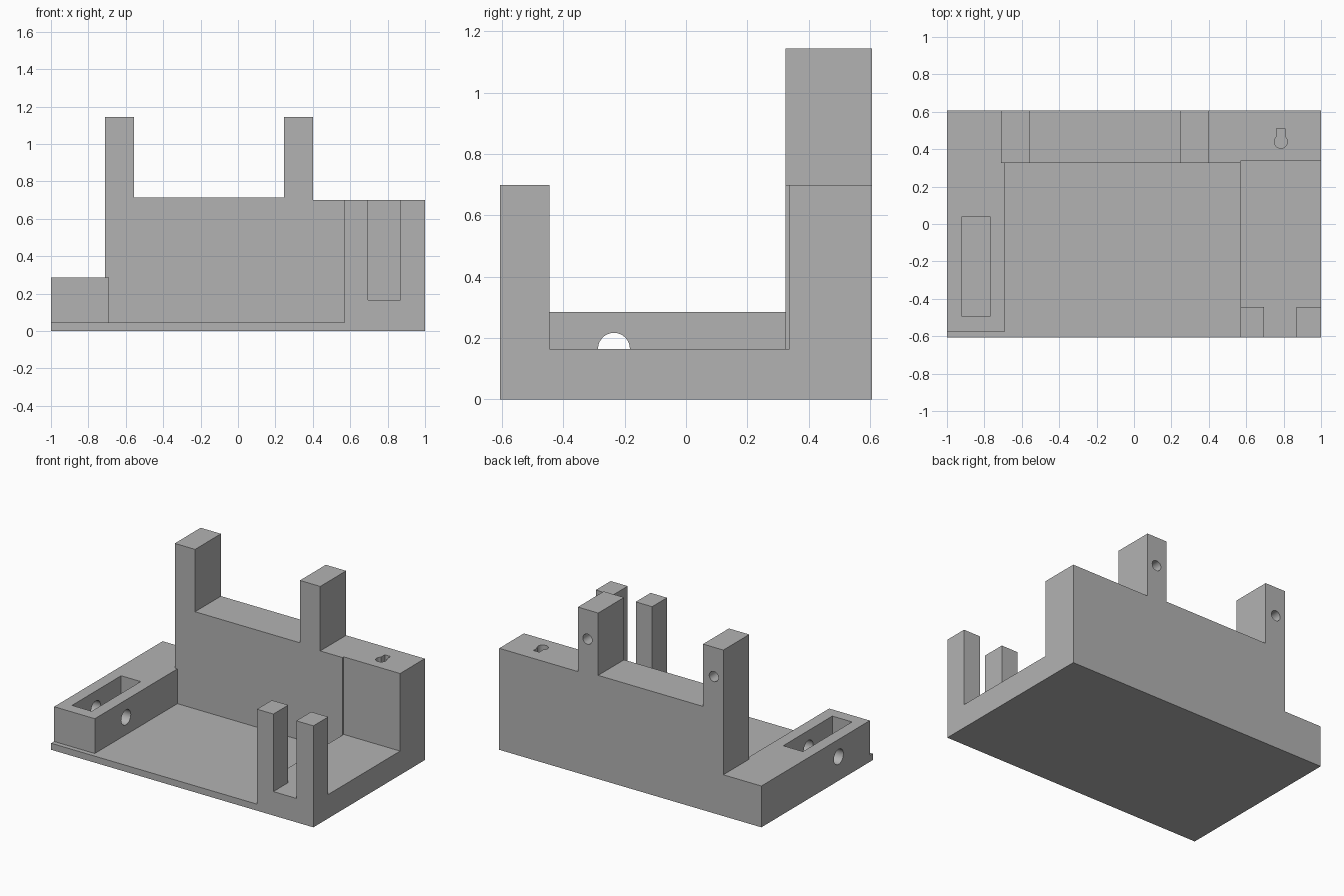
import bpy, bmesh, math

if "Cube" in bpy.data.objects:
    bpy.data.objects.remove(bpy.data.objects["Cube"], do_unlink=True)

GREY = (0.45, 0.45, 0.45, 1)
mat = bpy.data.materials.new("grey_plastic")
mat.use_nodes = True
mat.diffuse_color = GREY
mat.node_tree.nodes["Principled BSDF"].inputs["Base Color"].default_value = GREY


def prism(name, outline, axis, lo, hi):
    """Extrude a 2D outline along one axis from lo to hi."""
    place = {"X": lambda a, b, t: (t, a, b),
             "Y": lambda a, b, t: (a, t, b),
             "Z": lambda a, b, t: (a, b, t)}[axis]
    bm = bmesh.new()
    ends = [[bm.verts.new(place(a, b, t)) for a, b in outline] for t in (lo, hi)]
    n = len(outline)
    for ring in ends:
        bm.faces.new(ring)
    for i in range(n):
        j = (i + 1) % n
        bm.faces.new((ends[0][i], ends[0][j], ends[1][j], ends[1][i]))
    bmesh.ops.recalc_face_normals(bm, faces=bm.faces)
    mesh = bpy.data.meshes.new(name)
    bm.to_mesh(mesh)
    bm.free()
    mesh.materials.append(mat)
    obj = bpy.data.objects.new(name, mesh)
    bpy.context.collection.objects.link(obj)
    return obj


def rect(a0, a1, b0, b1):
    return [(a0, b0), (a1, b0), (a1, b1), (a0, b1)]


def arc(a, b, r, start=0, end=360, steps=32):
    """Points on an arc; the end point is left out for a full circle."""
    count = steps if end - start == 360 else steps + 1
    angles = [math.radians(start + (end - start) * i / steps) for i in range(count)]
    return [(a + r * math.cos(t), b + r * math.sin(t)) for t in angles]


def cut(target, cutter):
    """Subtract the cutter, then discard it."""
    mod = target.modifiers.new("cut", "BOOLEAN")
    mod.operation = "DIFFERENCE"
    mod.solver = "EXACT"
    mod.object = cutter
    bpy.context.view_layer.objects.active = target
    bpy.ops.object.modifier_apply(modifier=mod.name)
    bpy.data.objects.remove(cutter, do_unlink=True)


# Main dimensions
DEPTH = 0.607
PLATE, FLOOR, END_TOP, WALL_TOP, POST_TOP = 0.045, 0.165, 0.70, 0.715, 1.145
STEP_X, WALL_X, WALL_Y = 0.57, -0.71, 0.325

# Base: thin plate and raised floor at one end
prism("base_plate", rect(-1, STEP_X, 0, PLATE), "Y", -DEPTH, DEPTH)
prism("raised_floor", rect(STEP_X, 1, 0, FLOOR), "Y", -DEPTH, DEPTH)

# Back wall with two upright posts
wall = prism("back_wall", [
    (WALL_X, PLATE), (STEP_X, PLATE), (STEP_X, END_TOP), (0.40, END_TOP),
    (0.40, POST_TOP), (0.245, POST_TOP), (0.245, WALL_TOP),
    (-0.555, WALL_TOP), (-0.555, POST_TOP), (WALL_X, POST_TOP)],
    "Y", WALL_Y, DEPTH)
for x in (-0.637, 0.327):
    cut(wall, prism("screw_hole", arc(x, 0.943, 0.035), "Y", 0.40, 0.7))

# End of the back wall, with a keyhole in its top
end_wall = prism("end_wall", rect(STEP_X, 1, FLOOR, END_TOP), "Y", 0.338, DEPTH)
keyhole = arc(0.785, 0.44, 0.035, 130, 410) + [(0.807, 0.51), (0.763, 0.51)]
cut(end_wall, prism("keyhole", keyhole, "Z", 0.45, 0.8))

# Pair of front posts forming a fork
for name, x0, x1 in (("inner_front_post", STEP_X, 0.695), ("outer_front_post", 0.87, 1)):
    prism(name, rect(x0, x1, FLOOR, END_TOP), "Y", -DEPTH, -0.445)

# Side block with an open pocket and a cross hole
block = prism("side_block", [
    (-1, -0.575), (-0.69, -0.575), (-0.69, WALL_Y),
    (WALL_X, WALL_Y), (WALL_X, DEPTH), (-1, DEPTH)], "Z", PLATE, 0.285)
cut(block, prism("pocket", rect(-0.92, -0.77, -0.495, 0.04), "Z", 0.065, 0.4))
cut(block, prism("cross_hole", arc(-0.235, FLOOR, 0.052), "X", -1.1, -0.6))

# Smooth the round holes, keep box edges sharp
bpy.ops.object.select_all(action="DESELECT")
for obj in (wall, end_wall, block):
    obj.select_set(True)
bpy.context.view_layer.objects.active = block
bpy.ops.object.shade_smooth_by_angle(angle=math.radians(30))
